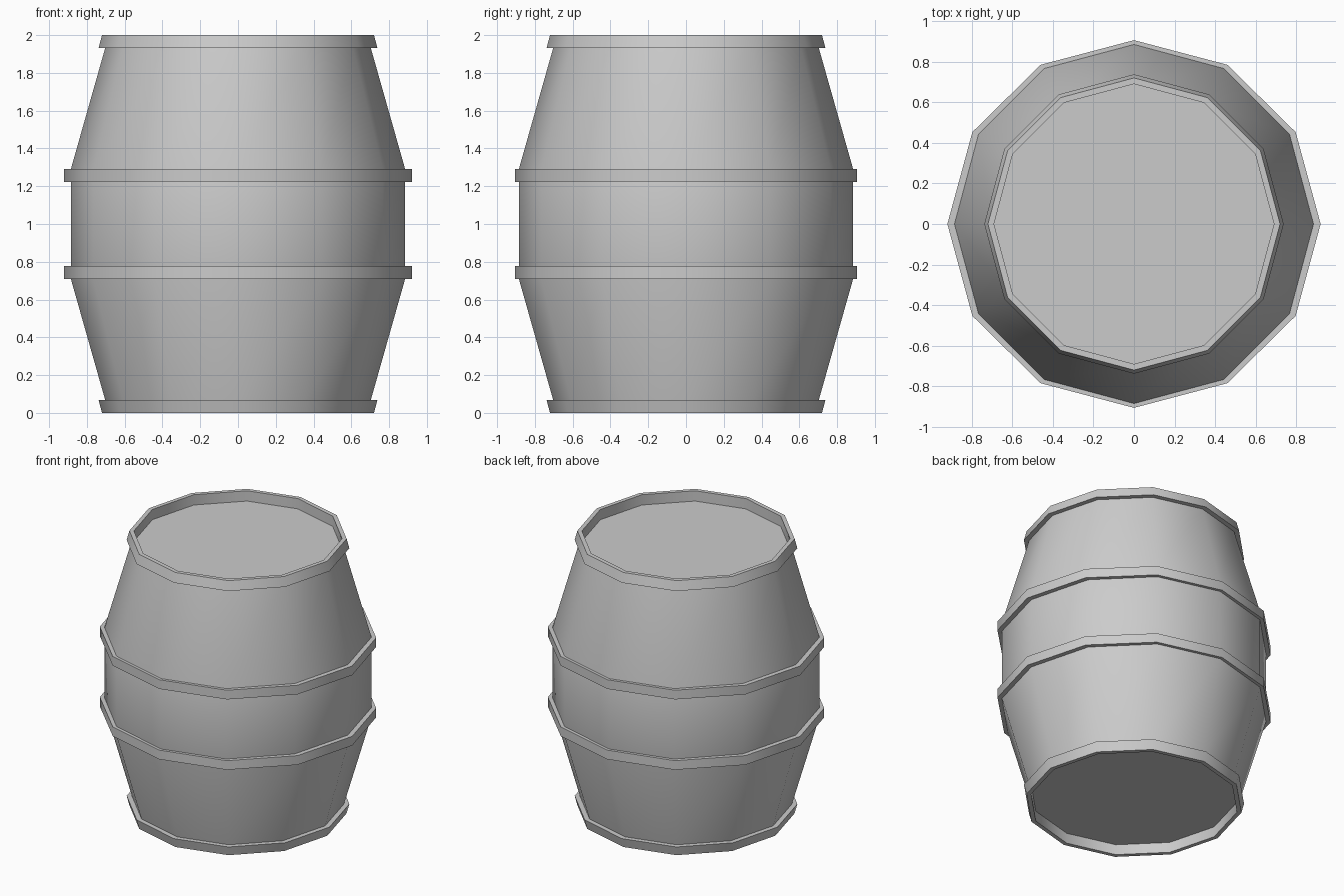
import bpy, bmesh
from math import sin, cos, pi, radians

if "Cube" in bpy.data.objects:
    bpy.data.objects.remove(bpy.data.objects["Cube"])

SIDES = 12


def lathe(name, profile, closed=False, y_scale=1.0):
    """Revolve (radius, z) points round z; radius 0 ends become flat caps."""
    bm = bmesh.new()
    rings = [[bm.verts.new((r * cos(2 * pi * i / SIDES),
                            r * sin(2 * pi * i / SIDES) * y_scale, z))
              for i in range(SIDES)] for r, z in profile]
    pairs = list(zip(rings, rings[1:]))
    if closed:
        pairs.append((rings[-1], rings[0]))
    else:
        bm.faces.new(rings[0][::-1])
        bm.faces.new(rings[-1])
    for a, b in pairs:
        for i in range(SIDES):
            j = (i + 1) % SIDES
            bm.faces.new((a[i], a[j], b[j], b[i]))
    bmesh.ops.recalc_face_normals(bm, faces=bm.faces)
    mesh = bpy.data.meshes.new(name)
    bm.to_mesh(mesh)
    bm.free()
    obj = bpy.data.objects.new(name, mesh)
    bpy.context.collection.objects.link(obj)
    bpy.ops.object.select_all(action='DESELECT')
    obj.select_set(True)
    bpy.context.view_layer.objects.active = obj
    bpy.ops.object.shade_smooth_by_angle(angle=radians(35))
    return obj


# Staved body with recessed lids at both ends
half = [(0.69, 0.075), (0.69, 0.0), (0.703, 0.068), (0.885, 0.71)]
lathe("barrel_body", half + [(r, 2 - z) for r, z in reversed(half)])

# Hoops: a flared rim and a belly band, repeated upside down at the top
rim = [(0.69, 0.0), (0.72, 0.0), (0.738, 0.068), (0.703, 0.068)]
belly = [(0.885, 0.71), (0.92, 0.71), (0.92, 0.777), (0.885, 0.777)]
for part, profile, ys in (("rim_hoop", rim, 1.0), ("belly_hoop", belly, 0.985)):
    lathe("bottom_" + part, profile, True, ys)
    lathe("top_" + part, [(r, 2 - z) for r, z in profile], True, ys)
